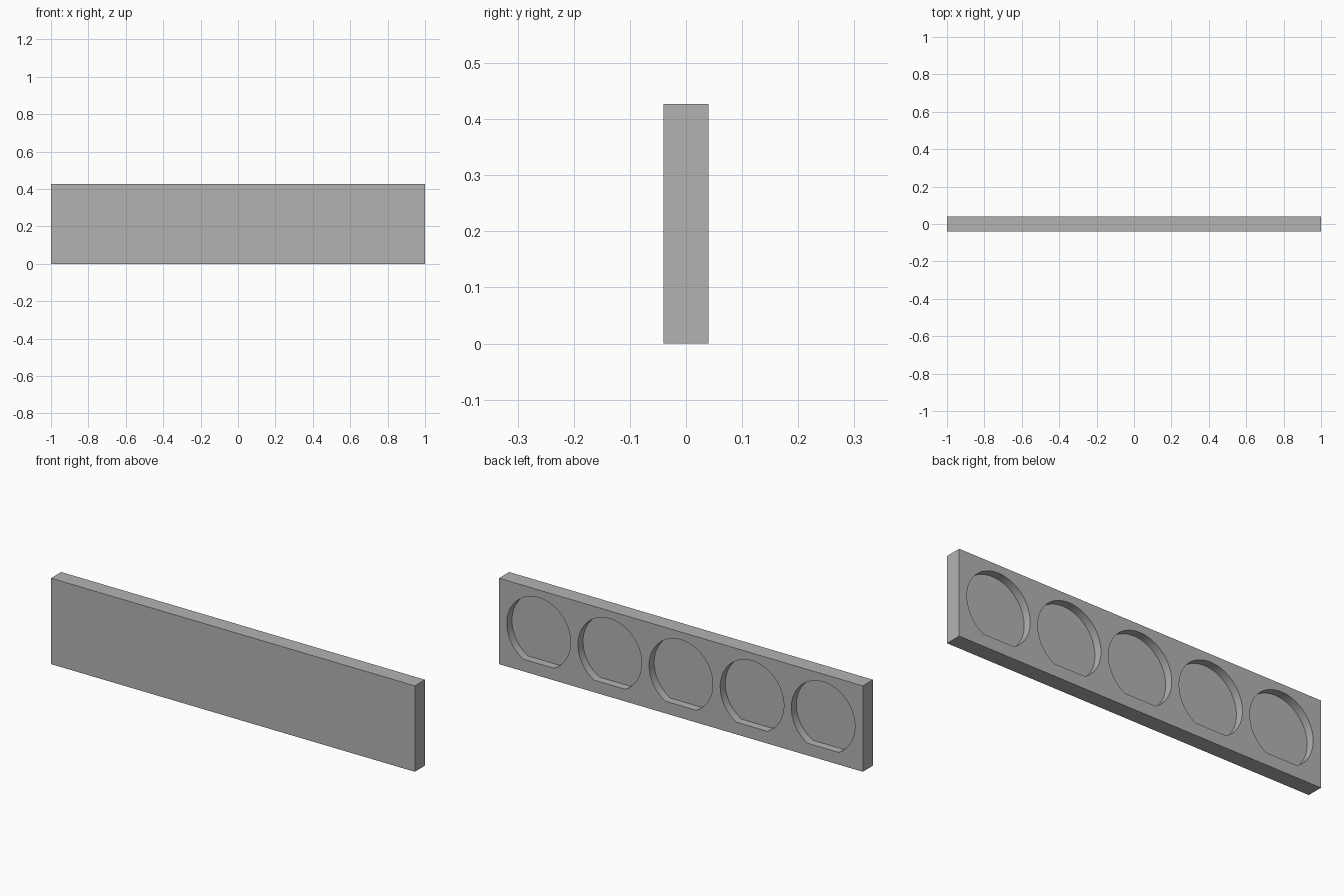
import bpy, bmesh, math

LENGTH, THICK, HEIGHT = 2.0, 0.08, 0.427
RADIUS, FLAT, DEPTH = 0.175, 0.153, 0.04   # pocket radius, centre-to-flat distance, depth
SPACING, COUNT, STEPS = 0.391, 5, 64

cube = bpy.data.objects.get("Cube")
if cube:
    bpy.data.objects.remove(cube, do_unlink=True)

# Plain grey material
grey = bpy.data.materials.new("plain_grey")
grey.use_nodes = True
colour = (0.45, 0.45, 0.45, 1.0)
grey.diffuse_color = colour
grey.node_tree.nodes["Principled BSDF"].inputs["Base Color"].default_value = colour


def make_object(name, bm):
    bmesh.ops.recalc_face_normals(bm, faces=bm.faces)
    mesh = bpy.data.meshes.new(name)
    bm.to_mesh(mesh)
    bm.free()
    mesh.materials.append(grey)
    obj = bpy.data.objects.new(name, mesh)
    bpy.context.collection.objects.link(obj)
    return obj


# Rectangular panel
bm = bmesh.new()
bmesh.ops.create_cube(bm, size=1)
bmesh.ops.scale(bm, vec=(LENGTH, THICK, HEIGHT), verts=bm.verts)
bmesh.ops.translate(bm, vec=(0, 0, HEIGHT / 2), verts=bm.verts)
panel = make_object("panel", bm)

# Row of round pocket cutters, each with a flat along the bottom
bm = bmesh.new()
half_gap = math.acos(FLAT / RADIUS)
start = -math.pi / 2 + half_gap
sweep = 2 * math.pi - 2 * half_gap
for i in range(COUNT):
    cx = (i - (COUNT - 1) / 2) * SPACING
    ring = []
    for k in range(STEPS + 1):
        a = start + sweep * k / STEPS
        ring.append(bm.verts.new((cx + RADIUS * math.cos(a), THICK / 2 - DEPTH,
                                  HEIGHT / 2 + RADIUS * math.sin(a))))
    floor = bm.faces.new(ring)
    side = bmesh.ops.extrude_face_region(bm, geom=[floor], use_keep_orig=True)
    moved = [g for g in side["geom"] if isinstance(g, bmesh.types.BMVert)]
    bmesh.ops.translate(bm, vec=(0, THICK, 0), verts=moved)
cutter = make_object("pocket_cutter", bm)
cutter.hide_render = True

# Cut the pockets into the back of the panel
cut = panel.modifiers.new("pockets", "BOOLEAN")
cut.operation = "DIFFERENCE"
cut.solver = "EXACT"
cut.object = cutter
bpy.ops.object.select_all(action="DESELECT")
panel.select_set(True)
bpy.context.view_layer.objects.active = panel
bpy.ops.object.modifier_apply(modifier=cut.name)
bpy.data.objects.remove(cutter, do_unlink=True)

# Smooth round walls, sharp rims
bpy.ops.object.shade_smooth_by_angle(angle=math.radians(20))
